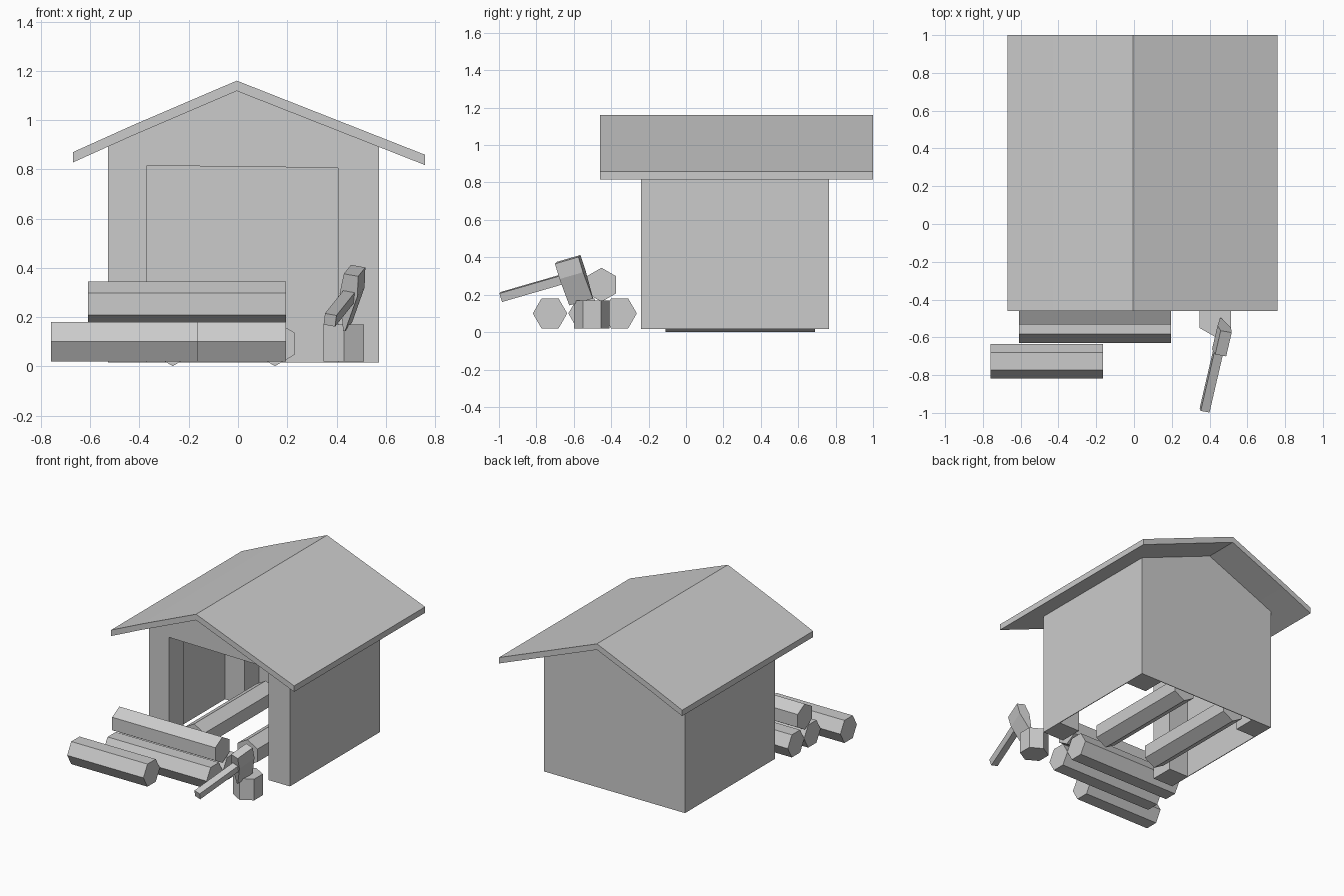
import bpy, bmesh, math
from mathutils import Matrix, Vector

cube = bpy.data.objects.get("Cube")
if cube:
    bpy.data.objects.remove(cube, do_unlink=True)

grey = bpy.data.materials.new("plain grey")
grey.use_nodes = True
COL = (0.6, 0.6, 0.6, 1)
grey.diffuse_color = COL
grey.node_tree.nodes["Principled BSDF"].inputs["Base Color"].default_value = COL

# Maps a profile point (u, v) and a depth d onto the chosen extrusion axis
AXES = {
    "x": lambda u, v, d: Vector((d, u, v)),
    "y": lambda u, v, d: Vector((u, d, v)),
    "z": lambda u, v, d: Vector((u, v, d)),
}


def prism(name, pts, a, b, axis="y", matrix=None):
    """Extrude a flat profile from a to b along an axis."""
    bm = bmesh.new()
    place = AXES[axis]
    ends = [[bm.verts.new(place(u, v, d)) for u, v in pts] for d in (a, b)]
    for ring in ends:
        bm.faces.new(ring)
    n = len(pts)
    for i in range(n):
        j = (i + 1) % n
        bm.faces.new((ends[0][i], ends[0][j], ends[1][j], ends[1][i]))
    if matrix:
        bm.transform(matrix)
    bmesh.ops.recalc_face_normals(bm, faces=bm.faces)
    me = bpy.data.meshes.new(name)
    bm.to_mesh(me)
    bm.free()
    me.materials.append(grey)
    ob = bpy.data.objects.new(name, me)
    bpy.context.collection.objects.link(ob)
    return ob


def hexagon(cu, cv, r, pointy):
    """Six-sided section, with a corner or a flat on top."""
    off = math.pi / 6 if pointy else 0
    return [(cu + r * math.cos(off + k * math.pi / 3),
             cv + r * math.sin(off + k * math.pi / 3)) for k in range(6)]


# Roof: one bent slab, left slope slightly kinked
UNDER = [(-0.67, 0.828), (-0.43, 0.936), (-0.005, 1.118), (0.76, 0.817)]
prism("roof", UNDER + [(x, z + 0.042) for x, z in reversed(UNDER)], -0.46, 1.0)


def under(x):
    """Height of the roof's underside."""
    for (x0, z0), (x1, z1) in zip(UNDER, UNDER[1:]):
        if x <= x1:
            return z0 + (z1 - z0) * (x - x0) / (x1 - x0)


def wall_profile(x0, x1, zl, zr):
    """Wall outline between x0 and x1, cut along the roof's underside."""
    xs = [x0] + [x for x, _ in UNDER if x0 < x < x1] + [x1]
    return [(x1, zr), (x0, zl)] + [(x, under(x)) for x in xs]


# Shed: corner posts with thin panels between them, open at the front
L, R, F, B, Z0, T = -0.528, 0.573, -0.24, 0.765, 0.016, 0.005
DL, DR, POST = -0.37, 0.406, 0.163
for side, x0, x1 in (("right", L, DL), ("left", DR, R)):
    for end, y0 in (("front", F), ("back", B - POST)):
        prism(f"{end}_{side}_post", wall_profile(x0, x1, Z0, Z0), y0, y0 + POST)
prism("back_panel", wall_profile(DL, DR, Z0, Z0), B - T, B)
prism("front_gable_panel", wall_profile(DL, DR, 0.815, 0.806), F, F + T)
prism("right_panel", wall_profile(L, L + T, Z0, Z0), F + POST, B - POST)
prism("left_panel", wall_profile(R - T, R, Z0, Z0), F + POST, B - POST)

# Log pile in front of the door
prism("log_front", hexagon(-0.727, 0.1, 0.092, False), -0.76, -0.165, "x")
prism("log_middle", hexagon(-0.537, 0.1, 0.092, False), -0.61, 0.195, "x")
prism("log_back", hexagon(-0.355, 0.1, 0.092, False), -0.61, 0.195, "x")
prism("log_top", hexagon(-0.452, 0.253, 0.091, True), -0.61, 0.195, "x")

# Logs lying inside the shed
for name, x in (("inner_log_right", -0.265), ("inner_log_left", 0.15)):
    prism(name, hexagon(x, 0.092, 0.091, True), -0.11, 0.69)

# Chopping block
prism("chopping_block", hexagon(0.43, -0.503, 0.095, True), 0.02, 0.17, "z")

# Axe: local x is its thickness, y runs along the handle, z up the head
along = Vector((0.08, 0.345, 0.1)).normalized()
up = Vector((0.03, -0.065, 0.23))
up = (up - along * up.dot(along)).normalized()
across = along.cross(up)
frame = Matrix((across, along, up)).transposed().to_4x4()
frame.translation = (0.46, -0.598, 0.28)
head = [(-0.03, 0.115), (0.03, 0.115), (0.037, 0.03), (0.004, -0.125),
        (-0.004, -0.125), (-0.037, 0.03)]
prism("axe_head", head, -0.067, 0.067, "y", frame)
w = 0.024
prism("axe_handle", [(-w, -w + 0.02), (w, -w + 0.02), (w, w + 0.02), (-w, w + 0.02)],
      -0.408, 0.0, "y", frame)
